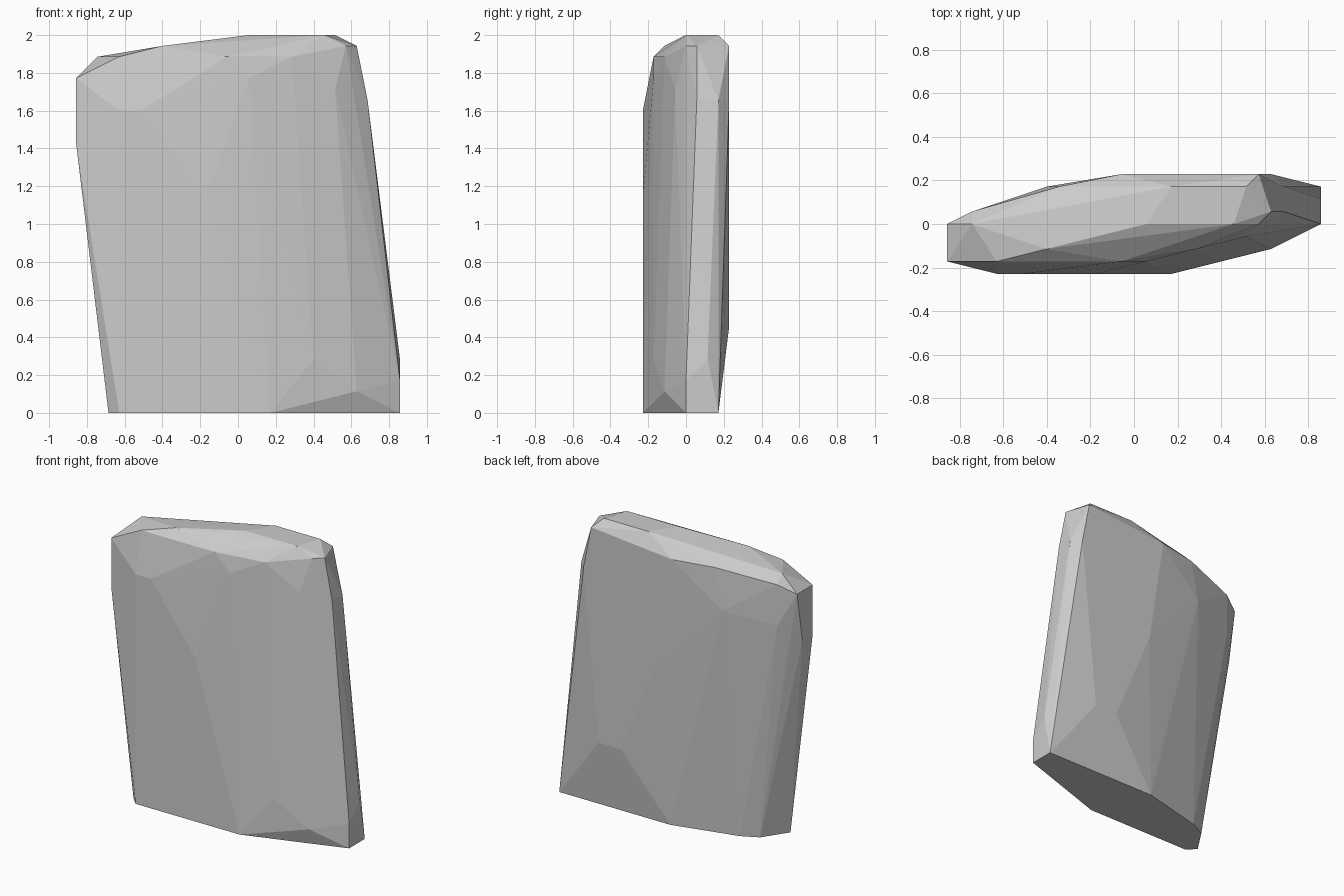
import bpy
import bmesh
import math

# Remove the default cube if present
default_cube = bpy.data.objects.get("Cube")
if default_cube:
    bpy.data.objects.remove(default_cube, do_unlink=True)

# The slab is chiselled on a regular lattice, 35 steps high
STEP = 2 / 35

# Corner positions (x, y) grouped by lattice height
TIERS = {
    # Foot of the slab
    0: [(15, 3), (15, 0), (3, -4), (-11, -4), (-12, -3), (-10, 0), (-8, 1), (0, 3)],
    # Chipped lower corners
    2: [(11, -2)],
    3: [(15, 0)],
    5: [(7, -3), (15, 2)],
    8: [(9, 4), (6, 4)],
    # Middle of the broad faces
    20: [(-3, -4), (1, 4)],
    # Shoulders
    25: [(-15, -3), (-15, -1)],
    27: [(-13, 1)],
    28: [(-9, -4), (-11, -4), (-7, 3)],
    29: [(11, 4), (12, 3), (12, 1)],
    30: [(9, -1)],
    # Bevelled upper rim
    31: [(-15, -3), (-15, 0), (1, -3)],
    32: [(-13, 1)],
    33: [(-6, 3), (-1, 4), (5, -2), (-1, -3), (-11, -3), (-13, 0)],
    34: [(10, 4), (11, 1), (10, 0), (-7, -2)],
    # Flat crown
    35: [(8, 0), (9, 3), (3, 3), (1, 0)],
}


def make_material(name, color):
    material = bpy.data.materials.new(name)
    material.use_nodes = True
    material.diffuse_color = color
    shader = material.node_tree.nodes["Principled BSDF"]
    shader.inputs["Base Color"].default_value = color
    return material


def make_stone(name, tiers, material):
    """Wrap the corner points in a faceted convex shell."""
    bm = bmesh.new()
    for height, corners in tiers.items():
        for x, y in corners:
            bm.verts.new((x * STEP, y * STEP, height * STEP))
    hull = bmesh.ops.convex_hull(bm, input=bm.verts[:])
    # Drop any points left inside the shell
    loose = [v for v in bm.verts if not v.link_faces]
    bmesh.ops.delete(bm, geom=loose, context="VERTS")
    # Join coplanar triangles into clean facets
    bmesh.ops.dissolve_limit(bm, angle_limit=math.radians(0.5),
                             verts=bm.verts[:], edges=bm.edges[:])
    bmesh.ops.recalc_face_normals(bm, faces=bm.faces[:])
    mesh = bpy.data.meshes.new(name)
    bm.to_mesh(mesh)
    bm.free()
    mesh.materials.append(material)
    stone = bpy.data.objects.new(name, mesh)
    bpy.context.collection.objects.link(stone)
    return stone


# Single standing stone slab
stone_grey = make_material("stone_grey", (0.6, 0.6, 0.6, 1.0))
make_stone("stone_slab", TIERS, stone_grey)
